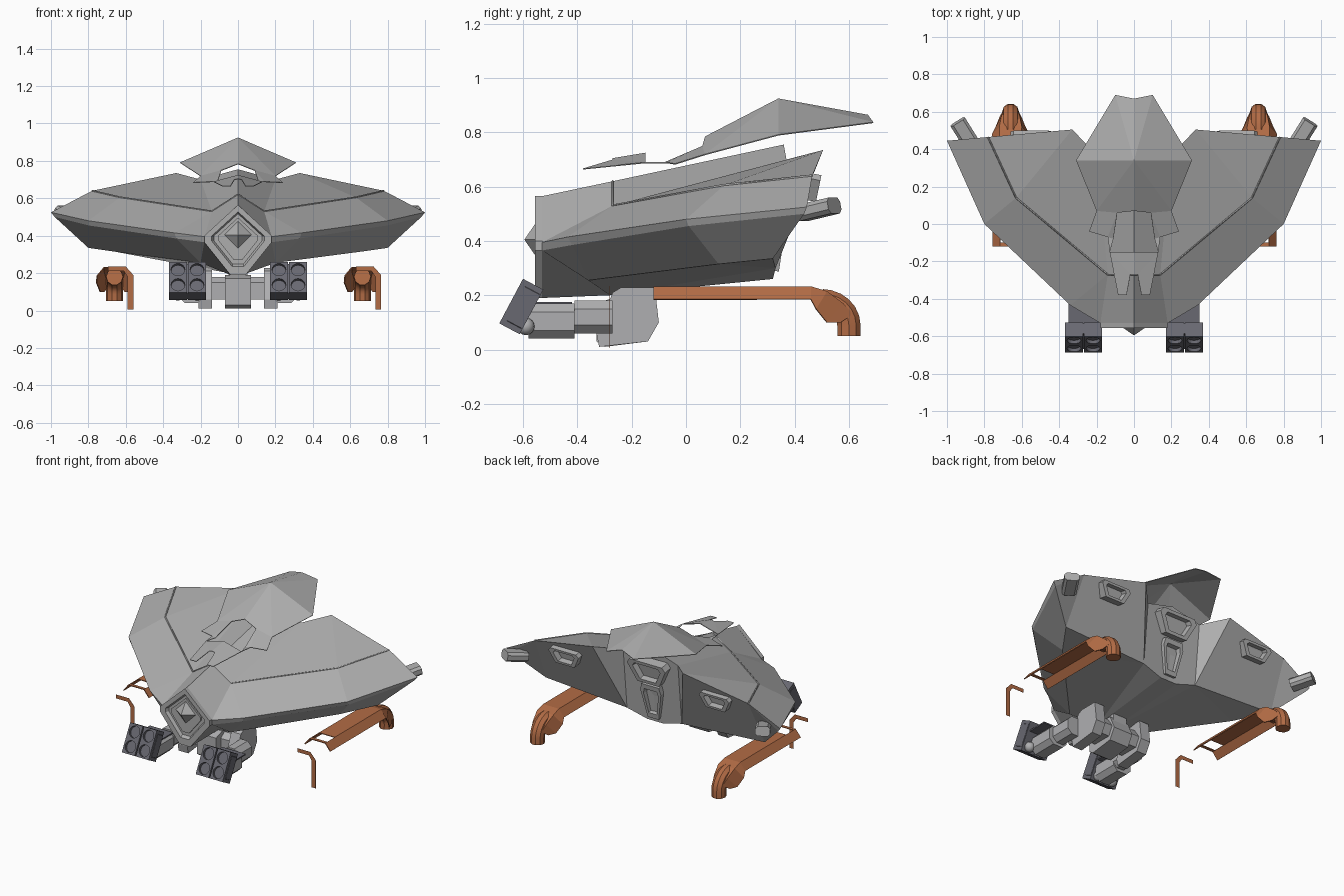
import bpy, bmesh, math
from mathutils import Matrix, Vector

cube = bpy.data.objects.get("Cube")
if cube:
    bpy.data.objects.remove(cube, do_unlink=True)


def material(name, r, g, b):
    mat = bpy.data.materials.new(name)
    mat.use_nodes = True
    mat.diffuse_color = (r, g, b, 1)
    for node in mat.node_tree.nodes:
        if node.type == 'BSDF_PRINCIPLED':
            node.inputs["Base Color"].default_value = (r, g, b, 1)
    return mat


HULL = material("hull grey", .42, .42, .42)
TURRET = material("turret grey", .43, .43, .44)
RACK = material("rack slate", .14, .14, .165)
COPPER = material("copper brown", .45, .15, .06)


def finish(name, mesh, mat, matrix=None, smooth=False):
    obj = bpy.data.objects.new(name, mesh)
    bpy.context.collection.objects.link(obj)
    mesh.materials.clear()
    mesh.materials.append(mat)
    if matrix is not None:
        obj.matrix_world = matrix
    if smooth:
        mesh.shade_smooth()
        mesh.set_sharp_from_angle(angle=math.radians(35))
    return obj


def to_mesh(bm, name):
    bmesh.ops.recalc_face_normals(bm, faces=bm.faces[:])
    mesh = bpy.data.meshes.new(name)
    bm.to_mesh(mesh)
    bm.free()
    return mesh


def mirrored_shell(name, points, faces, mat):
    """Faces named by their corner points, built on both sides of x = 0."""
    bm = bmesh.new()
    centre = {k: bm.verts.new(p) for k, p in points.items() if p[0] == 0}
    for side in (1, -1):
        verts = dict(centre)
        for key, (x, y, z) in points.items():
            if x != 0:
                verts[key] = bm.verts.new((side * x, y, z))
        for face in faces:
            corners = [verts[key] for key in face.split()]
            bm.faces.new(corners if side > 0 else corners[::-1])
    return finish(name, to_mesh(bm, name), mat)


def loft(name, rings, matrix, mat, smooth=False):
    """Join (outline in xz, y) rings of equal length and cap both ends."""
    bm = bmesh.new()
    loops = [[bm.verts.new((x, y, z)) for x, z in outline] for outline, y in rings]
    bm.faces.new(loops[0])
    bm.faces.new(loops[-1])
    for a, b in zip(loops, loops[1:]):
        for i in range(len(a)):
            j = (i + 1) % len(a)
            bm.faces.new((a[i], a[j], b[j], b[i]))
    return finish(name, to_mesh(bm, name), mat, matrix, smooth)


def prism(name, outline, depth, matrix, mat):
    return loft(name, [(outline, 0), (outline, -depth)], matrix, mat)


def recessed(name, outline, depth, centre, shrink, push, matrix, mat):
    """Prism toward local -y whose front is inset and sunk."""
    inner = [(x * shrink, centre + (z - centre) * shrink) for x, z in outline]
    loft(name, [(outline, 0), (outline, -depth), (inner, -depth),
                ([(x * .92, centre + (z - centre) * .92) for x, z in inner], push - depth)], matrix, mat)


def side_prism(name, outline, x, width, mat):
    """Outline in yz, extruded along x from x to x + width."""
    matrix = Matrix.Translation((x, 0, 0)) @ Matrix.Rotation(math.pi / 2, 4, 'Z')
    return prism(name, outline, width, matrix, mat)


def rear_frame(loc, lean, yaw=0):
    """Placement that turns local -y backward."""
    return (Matrix.Translation(loc) @ Matrix.Rotation(math.pi + yaw, 4, 'Z')
            @ Matrix.Rotation(lean, 4, 'X'))


def tube(name, path, radius, mat, resolution, smooth=False):
    curve = bpy.data.curves.new(name, 'CURVE')
    curve.dimensions = '3D'
    curve.bevel_depth = radius
    curve.bevel_resolution = resolution
    curve.use_fill_caps = True
    spline = curve.splines.new('POLY')
    spline.points.add(len(path) - 1)
    for point, co in zip(spline.points, path):
        point.co = (*co, 1)
    temp = bpy.data.objects.new(name + "_path", curve)
    bpy.context.collection.objects.link(temp)
    graph = bpy.context.evaluated_depsgraph_get()
    mesh = bpy.data.meshes.new_from_object(temp.evaluated_get(graph))
    bpy.data.objects.remove(temp, do_unlink=True)
    return finish(name, mesh, mat, smooth=smooth)


def trapezoid(top, bottom, height):
    h = height / 2
    return [(-top, h * .6), (-top * .85, h), (top * .85, h), (top, h * .6), (bottom, -h), (-bottom, -h)]


def octagon(w, h, cut):
    return [(-w, cut - h), (-w, h - cut), (cut - w, h), (w - cut, h),
            (w, h - cut), (w, cut - h), (w - cut, -h), (cut - w, -h)]


# Delta hull: nose n, rim r/q, seam s, trailing edge t, belly b/c, keel k
hull = dict(
    n0=(0, -.53, .565), n1=(.18, -.53, .395), n2=(.18, -.53, .365), n3=(.04, -.53, .19), nb=(0, -.53, .19),
    r1=(.34, -.435, .415), r2=(.8, 0, .48), r3=(1, .445, .525),
    q1=(.33, -.42, .385), q2=(.8, .01, .455), q3=(.98, .435, .5),
    b1=(.2, -.36, .255), b2=(.66, .12, .315), b3=(.8, .32, .335), c2=(.2, .33, .3),
    k1=(.05, -.28, .2), k2=(.06, .32, .26), kb=(0, -.28, .2), kc=(0, .32, .26),
    s0=(0, -.27, .62), s1=(.14, -.27, .53), s2=(.63, .14, .605), s3=(.78, .465, .64),
    t1=(.33, .505, .735), t2=(.2, .37, .7), t3=(0, .36, .755))
mirrored_shell("hull", hull, [
    "n0 n1 n2 n3 nb", "n0 s0 s1 n1", "n1 s1 r1", "s1 s2 r2 r1", "s2 s3 r3 r2",
    "s0 t3 t2 s1", "s1 t2 t1 s2", "s2 t1 s3",
    "n1 r1 q1 n2", "r1 r2 q2 q1", "r2 r3 q3 q2",
    "n2 q1 b1", "q1 q2 b2 b1", "q2 q3 b3 b2",
    "n2 b1 k1 n3", "n3 k1 kb nb", "k1 k2 kc kb", "b1 b2 c2 k1", "b2 b3 c2", "k1 c2 k2",
    "s3 q3 r3", "s3 b3 q3", "t1 c2 b3 s3", "t1 t2 c2", "t3 kc k2 c2 t2"], HULL)

# Seam trim around the raised deck
seam = [Vector(hull[k]) for k in ("s3", "s2", "s1", "s0")]
seam += [Vector((-p.x, p.y, p.z)) for p in seam[-2::-1]]
tube("deck_seam", seam, .005, HULL, 0)

# Nose frame, recessed, with a pyramid inside
diamond = [(0, .565), (.18, .4), (.18, .365), (.04, .19), (-.04, .19), (-.18, .365), (-.18, .4)]
recessed("nose_frame", diamond, .027, .395, .78, .02, Matrix.Translation((0, -.529, 0)), HULL)
prism("nose_plate", [(x * .6, .395 + (z - .395) * .6) for x, z in diamond], .012,
      Matrix.Translation((0, -.534, 0)), HULL)
bm = bmesh.new()
bmesh.ops.create_cone(bm, cap_ends=True, segments=4, radius1=.08, radius2=0, depth=.055)
finish("nose_pyramid", to_mesh(bm, "nose_pyramid"), HULL, Matrix.Translation((0, -.568, .405))
       @ Matrix.Rotation(math.pi / 2, 4, 'X'))

# Rear recessed vents and wing tip pods
recessed("engine_vent", trapezoid(.14, .08, .15), .06, 0, .72, .035, rear_frame((0, .35, .62), .2), HULL)
recessed("keel_vent", trapezoid(.075, .04, .23), .06, 0, .72, .03, rear_frame((0, .3, .41), .15), HULL)
for side, label in ((1, "left"), (-1, "right")):
    recessed(label + "_wing_vent", trapezoid(.11, .07, .1), .06, 0, .7, .035,
             rear_frame((side * .55, .43, .605), .2), HULL)
    prism(label + "_tip_pod", octagon(.045, .03, .015), .14,
          rear_frame((side * .87, .43, .503), -.2, side * -.56), HULL)

# Canopy cowl floating above the deck
cowl = mirrored_shell("canopy_cowl", dict(
    top=(0, .34, .925), tail=(0, .67, .865), tip=(.1, .69, .838), wide=(.31, .34, .792),
    waist=(.2, .07, .72), barb=(.24, -.04, .685), cheek=(.14, -.07, .69),
    brow=(.09, .06, .75), crown=(0, .07, .785), jamb=(.11, -.08, .69),
    sill=(0, -.15, .725), corner=(.13, -.15, .69), prong=(.085, -.38, .667),
    prong_in=(.04, -.38, .667), fork=(.02, -.27, .7), notch=(0, -.27, .705)), [
    "top tail tip", "top tip wide", "top wide waist", "top waist brow crown",
    "waist barb cheek brow", "brow cheek jamb", "cheek corner jamb",
    "sill corner fork notch", "corner prong prong_in fork"], HULL)
cowl.modifiers.new("thickness", 'SOLIDIFY').thickness = .004

# Lower turret: block, crossbar, pylon
side_prism("turret_block", [(-.33, .03), (-.33, .17), (-.27, .19), (-.14, .19), (-.1, .1), (-.14, .03), (-.3, .01)],
           -.07, .14, TURRET)
side_prism("turret_crossbar", [(-.28, .06), (-.28, .15), (-.24, .18), (-.16, .18), (-.12, .12), (-.15, .06)],
           -.16, .32, TURRET)
side_prism("turret_pylon", [(-.25, .15), (-.25, .27), (-.13, .27), (-.13, .15)], -.05, .1, TURRET)

# Bore circle and the square cell around it
circle = [(math.cos(i * math.pi / 8), math.sin(i * math.pi / 8)) for i in range(16)]
square = [(x / max(abs(x), abs(z)), z / max(abs(x), abs(z))) for x, z in circle]


def scaled(outline, size):
    return [(x * size, z * size) for x, z in outline]


for side, label in ((1, "left"), (-1, "right")):
    # Turret end plate, two-part arm and mount plate
    x = .14 if side > 0 else -.21
    side_prism(label + "_end_plate", [(-.33, .06), (-.27, .21), (-.24, .228), (-.115, .228), (-.1, .1),
                                      (-.14, .03), (-.32, .01)], x, .07, TURRET)
    prism(label + "_arm", octagon(.065, .064, .03), .17, Matrix.Translation((side * .25, -.41, .105)), TURRET)
    prism(label + "_arm_root", octagon(.055, .06, .03), .14, Matrix.Translation((side * .235, -.27, .12)), TURRET)
    mount = [(-.085, 0), (.085, 0), (.085, .008), (-.085, .008)]
    prism(label + "_mount_plate", mount, .15, Matrix.Translation((side * .265, -.42, .168)), RACK)
    # Tilted rack of four bored cells and two joints behind it
    base = Matrix.Translation((side * .27, -.6, .155)) @ Matrix.Rotation(math.radians(-28), 4, 'X')
    for u in (-.051, .051):
        for v in (-.046, .046):
            loft(label + "_rack_cell", [(scaled(square, .047), .035), (scaled(square, .047), -.05),
                                        (scaled(circle, .037), -.05), (scaled(circle, .037), 0)],
                 base @ Matrix.Translation((u, 0, v)), RACK, True)
        bm = bmesh.new()
        bmesh.ops.create_uvsphere(bm, u_segments=16, v_segments=8, radius=.032)
        finish(label + "_rack_joint", to_mesh(bm, "rack_joint"), TURRET,
               Matrix.Translation((side * .27 + u, -.59, .085)), True)
    prism(label + "_rack_web", octagon(.1, .09, .02), .06, base @ Matrix.Translation((0, .03, 0)), RACK)

# Copper ducts: open shroud with a top slot, bent pipe, thin front bracket
sections = [(-.12, .233, -.12, .187, .096), (-.1, .233, -.1, .187, .096), (-.02, .233, -.02, .187, .096),
            (.46, .233, .46, .187, .096), (.52, .215, .48, .15, .1),
            (.58, .17, .52, .1, .08), (.615, .13, .57, .1, .06)]
for x, label in ((.665, "left"), (-.66, "right")):
    bm = bmesh.new()
    rows = []
    for yt, zt, yl, zl, w in sections:
        profile = [(-w, yl, zl), (-.6 * w, yt, zt), (.6 * w, yt, zt), (w, yl, zl)]
        rows.append([bm.verts.new((x + px, py, pz)) for px, py, pz in profile])
    for step, (a, b) in enumerate(zip(rows, rows[1:])):
        for i in range(3):
            if (step, i) != (1, 1):
                bm.faces.new((a[i], a[i + 1], b[i + 1], b[i]))
    shroud = finish(label + "_duct_shroud", to_mesh(bm, "duct_shroud"), COPPER)
    shroud.modifiers.new("thickness", 'SOLIDIFY').thickness = .006
    arc = [(x, .5 + .1 * math.sin(i * math.pi / 12), .09 + .09 * math.cos(i * math.pi / 12)) for i in range(7)]
    tube(label + "_duct_pipe", arc + [(x, .6, .05)], .045, COPPER, 3, True)
    bracket = [(-.035, .235), (.06, .235), (.1, .19), (.1, .005), (.07, .005), (.07, .18), (.05, .21), (-.035, .21)]
    prism(label + "_duct_bracket", bracket, .001, Matrix.Translation((x, -.28, 0)), COPPER)
